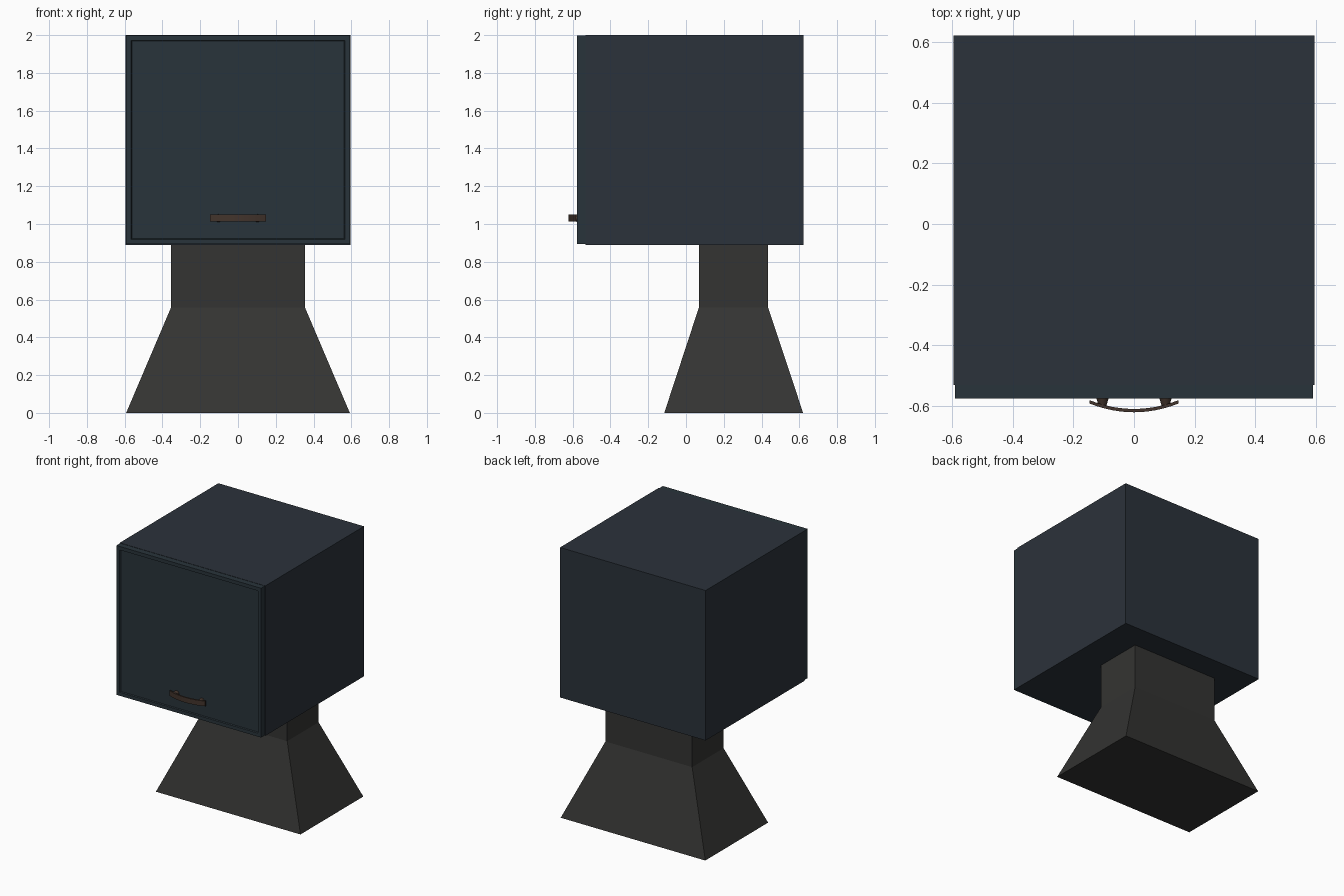
import bpy, bmesh, math

if "Cube" in bpy.data.objects:
    bpy.data.objects.remove(bpy.data.objects["Cube"])


def material(name, rgb):
    m = bpy.data.materials.new(name)
    m.diffuse_color = (*rgb, 1)
    m.use_nodes = True
    m.node_tree.nodes["Principled BSDF"].inputs["Base Color"].default_value = m.diffuse_color
    return m


def finish(name, bm, mat):
    bmesh.ops.recalc_face_normals(bm, faces=bm.faces)
    me = bpy.data.meshes.new(name)
    bm.to_mesh(me)
    bm.free()
    me.materials.append(mat)
    ob = bpy.data.objects.new(name, me)
    bpy.context.collection.objects.link(ob)
    return ob


def loft(bm, rings):
    """Closed solid through a list of equal-length point rings."""
    vs = [[bm.verts.new(p) for p in r] for r in rings]
    n = len(vs[0])
    for a, b in zip(vs, vs[1:]):
        for i in range(n):
            j = (i + 1) % n
            bm.faces.new((a[i], a[j], b[j], b[i]))
    bm.faces.new(vs[0])
    bm.faces.new(vs[-1])


def rect(x, y0, y1, z):
    return [(-x, y0, z), (x, y0, z), (x, y1, z), (-x, y1, z)]


def front_rect(x, z0, z1, y):
    return [(-x, y, z0), (x, y, z0), (x, y, z1), (-x, y, z1)]


body_mat = material("slate", (0.024, 0.032, 0.043))
door_mat = material("slate_door", (0.022, 0.034, 0.043))
stand_mat = material("charcoal", (0.034, 0.034, 0.032))
handle_mat = material("bronze", (0.055, 0.034, 0.025))

# Cabinet box
bm = bmesh.new()
loft(bm, [rect(0.596, -0.532, 0.622, 0.89), rect(0.596, -0.532, 0.622, 2.0)])
finish("cabinet", bm, body_mat)

# Door slab with a shallow recessed panel
bm = bmesh.new()
loft(bm, [front_rect(0.592, 0.893, 1.998, -0.532),
          front_rect(0.592, 0.893, 1.998, -0.576),
          front_rect(0.566, 0.919, 1.972, -0.576),
          front_rect(0.562, 0.923, 1.968, -0.568)])
finish("door", bm, door_mat)

# Stand: flared foot and straight neck
bm = bmesh.new()
loft(bm, [rect(0.592, -0.115, 0.62, 0), rect(0.355, 0.068, 0.435, 0.557),
          rect(0.355, 0.068, 0.435, 0.89)])
finish("stand", bm, stand_mat)

# Handle: bowed flat bar
bm = bmesh.new()
rings = []
for i in range(13):
    x = -0.147 + 0.294 * i / 12
    y = -0.618 + 0.029 * (x / 0.147) ** 2
    rings.append([(x, y - 0.004, 1.012), (x, y + 0.007, 1.012),
                  (x, y + 0.007, 1.05), (x, y - 0.004, 1.05)])
loft(bm, rings)
bar = finish("handle_bar", bm, handle_mat)
for p in bar.data.polygons:
    p.use_smooth = True
bar.data.set_sharp_from_angle(angle=math.radians(30))

# Tapered round posts joining the bar to the door
for side, label in ((-1, "left"), (1, "right")):
    bm = bmesh.new()
    rings = []
    for y, r in ((-0.566, 0.021), (-0.576, 0.02), (-0.604, 0.012)):
        rings.append([(side * 0.104 + r * math.cos(a), y, 1.031 + r * math.sin(a))
                      for a in (math.tau * k / 16 for k in range(16))])
    loft(bm, rings)
    finish("handle_post_" + label, bm, handle_mat)
